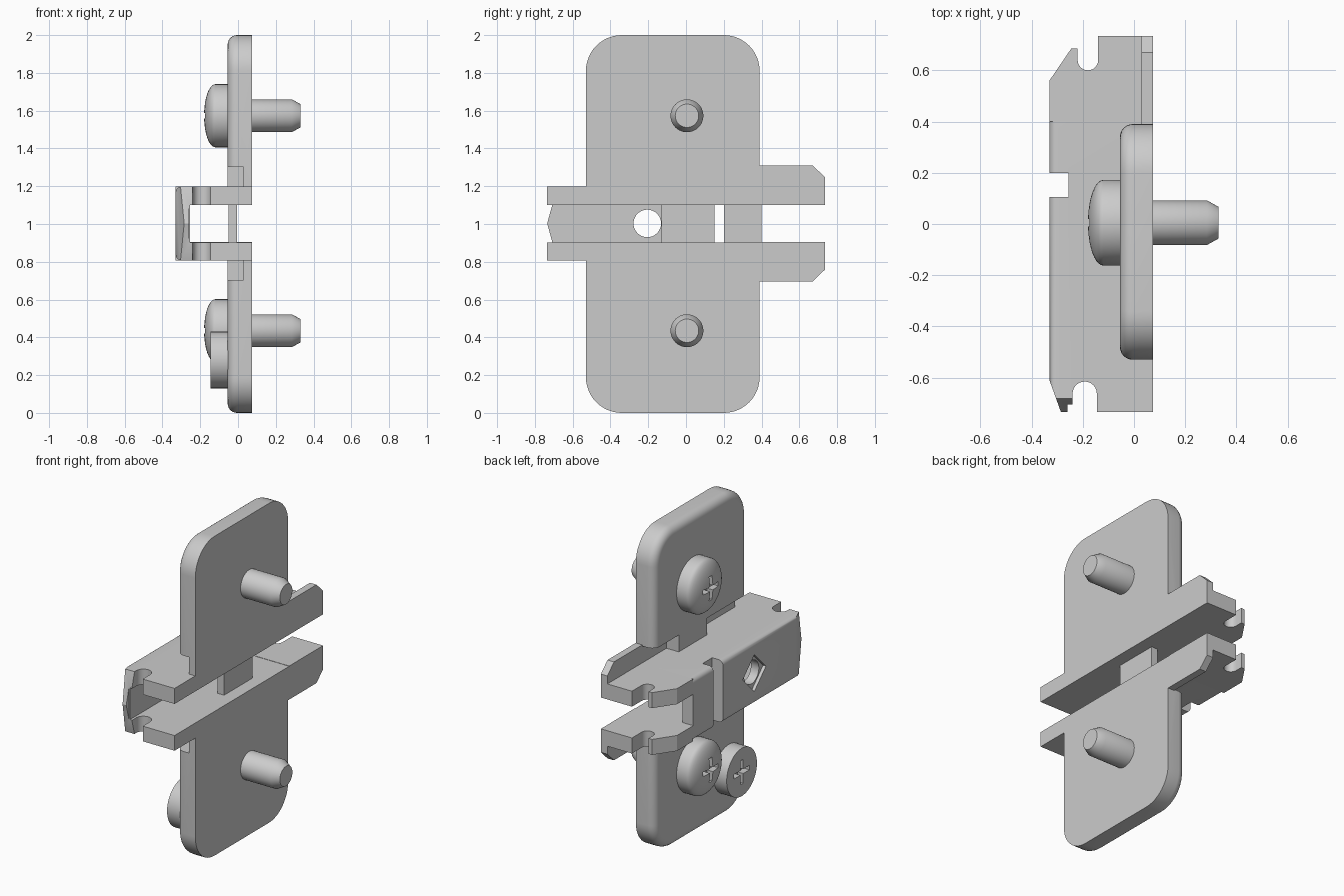
import bpy, bmesh, math
from mathutils import Vector

if "Cube" in bpy.data.objects:
    bpy.data.objects.remove(bpy.data.objects["Cube"])

ZC = 1.003  # mid height of the rail


def finish(bm, name):
    bmesh.ops.recalc_face_normals(bm, faces=bm.faces)
    me = bpy.data.meshes.new(name)
    bm.to_mesh(me)
    bm.free()
    ob = bpy.data.objects.new(name, me)
    bpy.context.collection.objects.link(ob)
    return ob


def prism(name, pts, axis, lo, hi, bevel=None, width=0.03):
    """Extrude a 2D outline along an axis: 'z' takes (x, y), 'x' takes (y, z)."""
    put = (lambda p, h: (p[0], p[1], h)) if axis == 'z' else (lambda p, h: (h, p[0], p[1]))
    bm = bmesh.new()
    face = bm.faces.new([bm.verts.new(put(p, lo)) for p in pts])
    ext = bmesh.ops.extrude_face_region(bm, geom=[face])
    move = Vector(put((0, 0), hi - lo))
    bmesh.ops.translate(bm, vec=move, verts=[v for v in ext['geom'] if isinstance(v, bmesh.types.BMVert)])
    if bevel:
        edges = [e for e in bm.edges if all(bevel(v.co) for v in e.verts)
                 and abs((e.verts[0].co - e.verts[1].co).dot(move)) < 1e-6]
        bmesh.ops.bevel(bm, geom=edges, offset=width, segments=6, profile=0.5, affect='EDGES')
    return finish(bm, name)


def box(name, x0, x1, y0, y1, z0, z1):
    return prism(name, [(x0, y0), (x1, y0), (x1, y1), (x0, y1)], 'z', z0, z1)


def arc(cx, cy, r, a0, a1, n=12):
    return [(cx + r * math.cos(math.radians(a0 + (a1 - a0) * i / n)),
             cy + r * math.sin(math.radians(a0 + (a1 - a0) * i / n))) for i in range(n + 1)]


def cut(ob, *cutters):
    for c in cutters:
        c.hide_render = True
        m = ob.modifiers.new("cut", 'BOOLEAN')
        m.operation, m.solver, m.object = 'DIFFERENCE', 'EXACT', c
        bpy.context.view_layer.objects.active = ob
        bpy.ops.object.modifier_apply(modifier=m.name)
        bpy.data.objects.remove(c)


def lathe(name, profile, y, z):
    """Revolve (x, radius) points about the x direction."""
    bm = bmesh.new()
    vs = [bm.verts.new((px, y + r, z)) for px, r in profile]
    es = [bm.edges.new(p) for p in zip(vs, vs[1:])]
    bmesh.ops.spin(bm, geom=vs + es, cent=(0, y, z), axis=(1, 0, 0), angle=2 * math.pi, steps=48)
    bmesh.ops.remove_doubles(bm, verts=bm.verts, dist=1e-5)
    return finish(bm, name)


def cross_recess(ob, y, z, x0, depth):
    a, b = 0.075, 0.014
    pts = [(-b, -a), (b, -a), (b, -b), (a, -b), (a, b), (b, b),
           (b, a), (-b, a), (-b, b), (-a, b), (-a, -b), (-b, -b)]
    cut(ob, prism("recess", [(y + p, z + q) for p, q in pts], 'x', x0 - 0.05, x0 + depth))


# mounting plate with a rounded front edge
r = 0.19
outline = (arc(0.39 - r, 2 - r, r, 0, 90) + arc(-0.53 + r, 2 - r, r, 90, 180)
           + arc(-0.53 + r, r, r, 180, 270) + arc(0.39 - r, r, r, 270, 360))
plate = prism("mounting_plate", outline, 'x', -0.055, 0.075, lambda c: c.x < 0, 0.05)
cut(plate, box("slot", -0.2, 0.2, -1, 1, ZC - 0.195, ZC + 0.195))
# relief channels beside the rail, leaving a central tab
for y0, y1 in ((-1, -0.13), (0.15, 1)):
    cut(plate, box("channel", -0.2, 0.03, y0, y1, ZC - 0.3, ZC + 0.3))

# rail body: channel section with hooked rear end
body = ([(0.075, 0.4), (-0.33, 0.4), (-0.33, -0.61), (-0.285, -0.735), (-0.26, -0.735),
         (-0.26, -0.705), (-0.24, -0.705)] + arc(-0.1925, -0.6625, 0.0475, 180, 0)
        + [(-0.145, -0.735), (0.075, -0.735)])
rail = prism("rail_body", body, 'z', ZC - 0.195, ZC + 0.195,
             lambda c: abs(c.x + 0.33) < 1e-4, 0.03)
cut(rail, box("hollow", -0.255, 0.2, -1, 1, ZC - 0.1, ZC + 0.098),
    box("groove", -0.5, -0.255, 0.105, 0.2, 0.5, 1.5))
for s in (1, -1):  # pointed rear tip
    tip = [(-0.68, ZC + s * 0.2), (-0.735, ZC), (-0.8, ZC), (-0.8, ZC + s * 0.2)]
    cut(rail, prism("tip_cut", tip, 'x', -0.5, -0.19))
# diamond recess and round adjusting hole
cut(rail, prism("diamond", arc(-0.205, ZC, 0.115, 0, 270, 3), 'x', -0.4, -0.31),
    prism("hole", arc(-0.205, ZC, 0.073, 0, 348.75, 31), 'x', -0.5, -0.2))

# forked arms and side lugs, above and below
arm = ([(0.075, 0.4), (0.075, 0.735), (-0.14, 0.735)] + arc(-0.18, 0.64, 0.04, 0, -180)
       + [(-0.22, 0.685), (-0.245, 0.685), (-0.33, 0.56), (-0.33, 0.4)])
parts = [plate, rail]
for s, side in ((1, "upper"), (-1, "lower")):
    lo, hi = sorted((ZC + s * 0.098, ZC + s * 0.195))
    parts.append(prism(side + "_arm", arm, 'z', lo, hi))
    lug = [(0.39, 0.195), (0.735, 0.195), (0.735, 0.245), (0.67, 0.308), (0.39, 0.308)]
    parts.append(prism(side + "_lug", [(y, ZC + s * z) for y, z in lug], 'x', 0.03, 0.075))

# bridge across the bottom of the channel
parts.append(box("bridge", -0.05, -0.005, -0.13, 0.15, ZC - 0.1, ZC + 0.1))

# fixing screws: domed head, shank with chamfered tip
dome = [(-0.12 - 0.06 * math.cos(t), 0.167 * math.sin(t))
        for t in (i * math.pi / 20 for i in range(11))]
dome[0] = (-0.18, 0)
for name, z in (("upper_screw", 1.573), ("lower_screw", 0.435)):
    sc = lathe(name, dome + [(-0.05, 0.167), (-0.05, 0.087), (0.285, 0.087), (0.33, 0.062), (0.33, 0)],
               0.005, z)
    cross_recess(sc, 0.005, z, -0.18, 0.04)
    parts.append(sc)

# flat adjusting screw head
flat = lathe("adjusting_screw", [(-0.145, 0), (-0.145, 0.15), (-0.05, 0.15), (-0.05, 0)], -0.345, 0.28)
cross_recess(flat, -0.345, 0.28, -0.145, 0.04)
parts.append(flat)

for ob in parts:
    bpy.ops.object.select_all(action='DESELECT')
    ob.select_set(True)
    bpy.context.view_layer.objects.active = ob
    bpy.ops.object.shade_smooth_by_angle(angle=math.radians(30))
